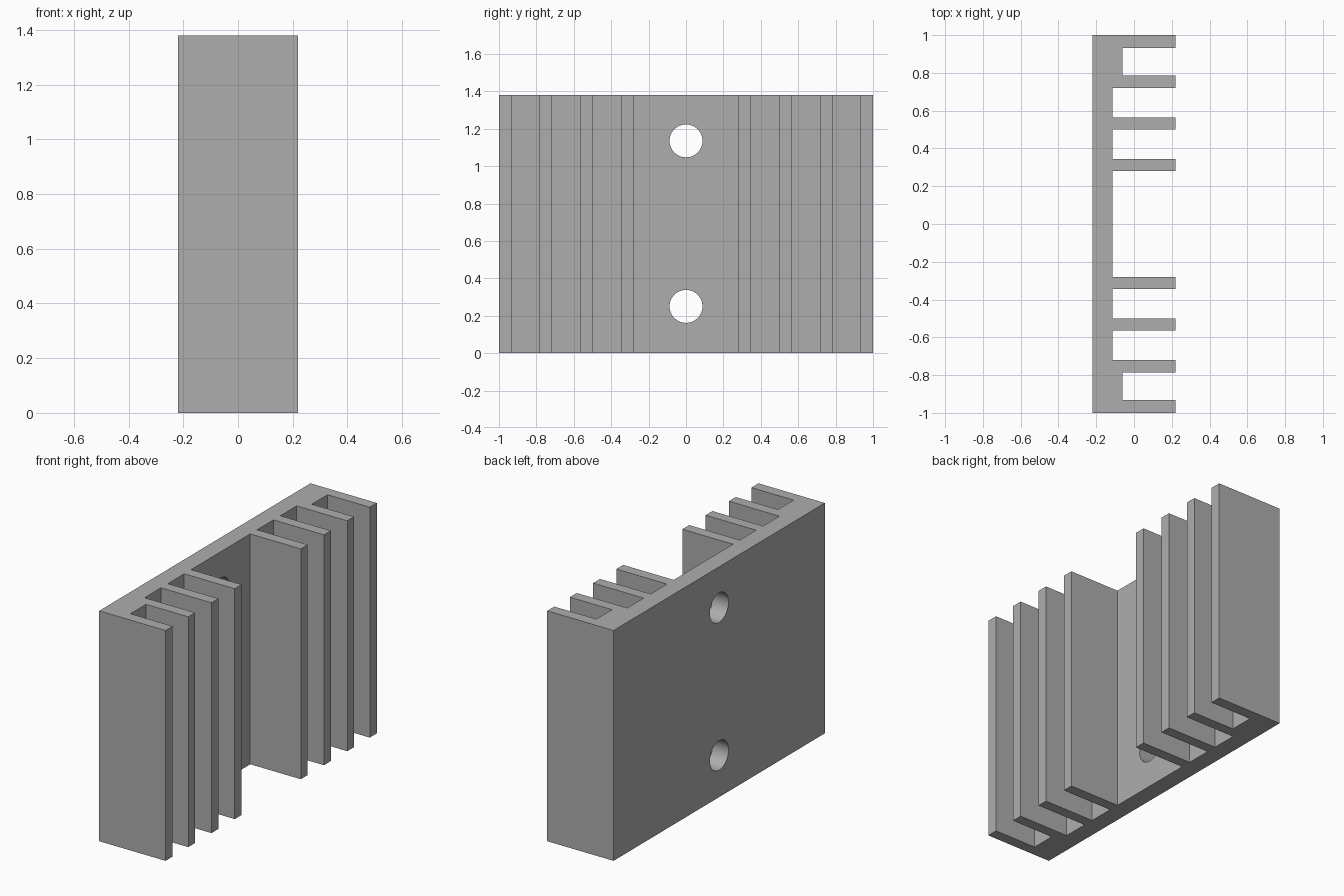
import bpy
import bmesh
from mathutils import Matrix

HEIGHT = 1.38
BACK, TIP = -0.22, 0.22          # x of the mounting face and the fin tips
FLOOR, OUTER_FLOOR = -0.115, -0.06

cube = bpy.data.objects.get("Cube")
if cube:
    bpy.data.objects.remove(cube)

grey = bpy.data.materials.new("aluminium grey")
grey.use_nodes = True
grey.diffuse_color = (0.42, 0.42, 0.42, 1)
grey.node_tree.nodes["Principled BSDF"].inputs["Base Color"].default_value = grey.diffuse_color


def make_object(name, bm):
    bmesh.ops.recalc_face_normals(bm, faces=bm.faces)
    mesh = bpy.data.meshes.new(name)
    bm.to_mesh(mesh)
    bm.free()
    mesh.materials.append(grey)
    obj = bpy.data.objects.new(name, mesh)
    bpy.context.collection.objects.link(obj)
    return obj


# Comb profile: half outline from the centre outwards, then mirrored
fins = [(0.28, 0.345, FLOOR), (0.5, 0.565, FLOOR), (0.72, 0.785, OUTER_FLOOR), (0.933, 1.0, BACK)]
half = []
floor = FLOOR
for inner, outer, next_floor in fins:
    half += [(floor, inner), (TIP, inner), (TIP, outer), (next_floor, outer)]
    floor = next_floor
outline = half + [(x, -y) for x, y in reversed(half)]

# Extruded heat sink body
bm = bmesh.new()
base = bm.faces.new([bm.verts.new((x, y, 0)) for x, y in outline])
walls = bmesh.ops.extrude_face_region(bm, geom=[base])
top = [v for v in walls["geom"] if isinstance(v, bmesh.types.BMVert)]
bmesh.ops.translate(bm, verts=top, vec=(0, 0, HEIGHT))
body = make_object("heat_sink_body", bm)

# Two mounting holes through the back plate
bm = bmesh.new()
for z in (0.25, 1.135):
    place = Matrix.Translation((BACK, 0, z)) @ Matrix.Rotation(1.5707963, 4, "Y")
    bmesh.ops.create_cone(bm, cap_ends=True, segments=48, radius1=0.088,
                          radius2=0.088, depth=0.5, matrix=place)
cutter = make_object("mounting_hole_cutter", bm)
cutter.hide_render = True

bpy.context.view_layer.objects.active = body
body.select_set(True)
holes = body.modifiers.new("mounting_holes", "BOOLEAN")
holes.operation = "DIFFERENCE"
holes.solver = "EXACT"
holes.object = cutter
bpy.ops.object.modifier_apply(modifier=holes.name)
bpy.data.objects.remove(cutter)
bpy.ops.object.shade_smooth_by_angle()
